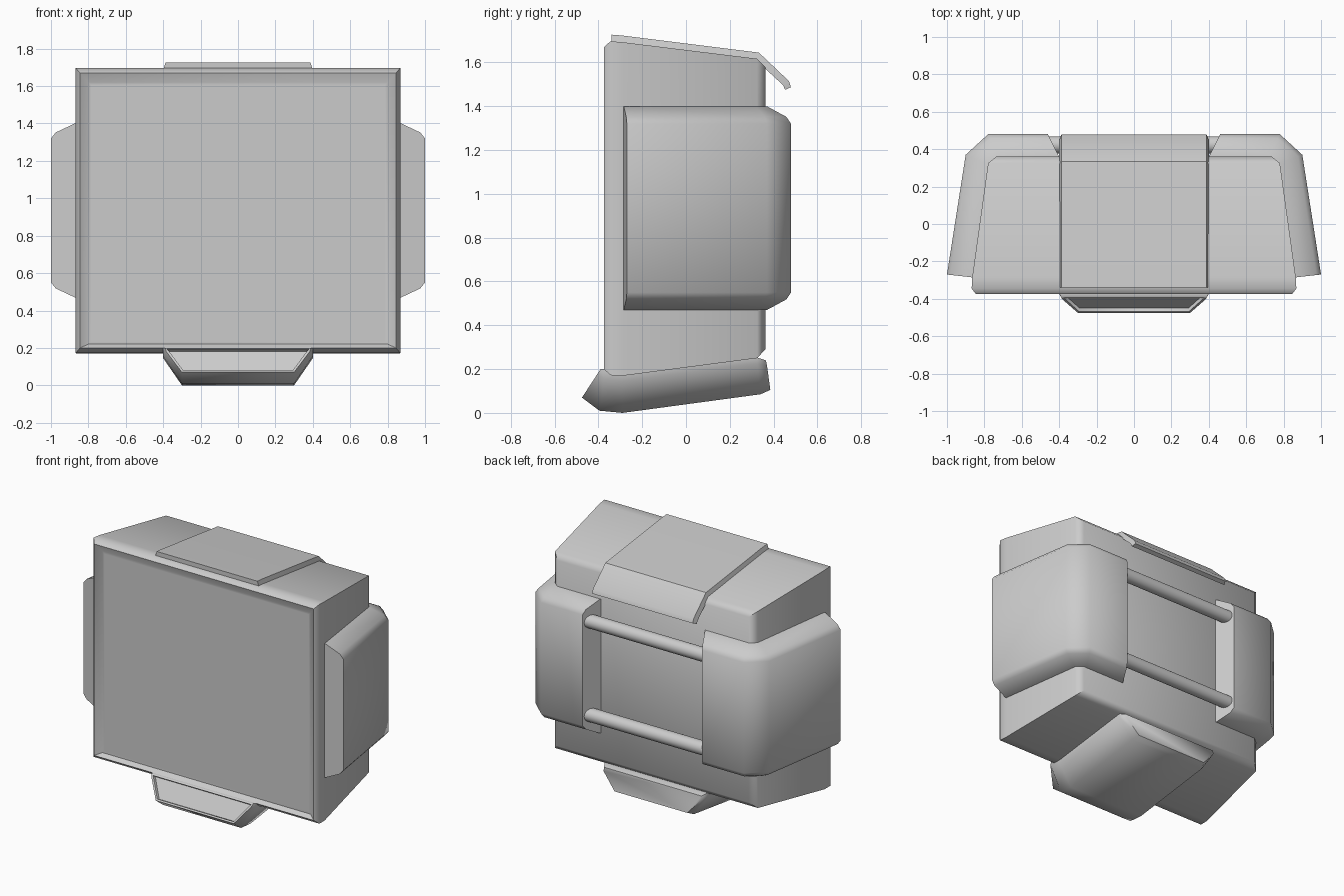
import bpy, bmesh, math
from mathutils import Vector

if "Cube" in bpy.data.objects:
    bpy.data.objects.remove(bpy.data.objects["Cube"])


def finish(bm, name, angle):
    bmesh.ops.recalc_face_normals(bm, faces=bm.faces[:])
    me = bpy.data.meshes.new(name)
    bm.to_mesh(me)
    bm.free()
    ob = bpy.data.objects.new(name, me)
    bpy.context.collection.objects.link(ob)
    bpy.ops.object.select_all(action='DESELECT')
    bpy.context.view_layer.objects.active = ob
    ob.select_set(True)
    bpy.ops.object.shade_smooth_by_angle(angle=math.radians(angle))
    return ob


def loft(rings):
    """Closed skin through rings with equal point counts; returns bmesh and first cap."""
    bm = bmesh.new()
    loops = [[bm.verts.new(p) for p in r] for r in rings]
    n = len(loops[0])
    for a, b in zip(loops, loops[1:]):
        for i in range(n):
            j = (i + 1) % n
            bm.faces.new((a[i], a[j], b[j], b[i]))
    cap = bm.faces.new(loops[0])
    bm.faces.new(loops[-1])
    bmesh.ops.recalc_face_normals(bm, faces=bm.faces[:])
    return bm, cap


def mirrored(half):
    """Complete a right-hand half outline with its mirror image."""
    return half + [(-x, y, z) for x, y, z in reversed(half)]


# Tapered housing with a shallow recessed front: y, half width, bottom, top
body = [(-0.345, 0.785, 0.235, 1.605), (-0.345, 0.80, 0.22, 1.62),
        (-0.375, 0.845, 0.20, 1.67), (-0.345, 0.868, 0.172, 1.697),
        (-0.285, 0.865, 0.170, 1.692), (0.325, 0.78, 0.25, 1.617),
        (0.362, 0.735, 0.29, 1.58)]
bm, _ = loft([mirrored([(w, y, z1), (w, y, z0)]) for y, w, z0, z1 in body])
finish(bm, "housing", 50)

# Wrap-around side grips: inner and outer plan points for each station
stations = [((0.85, -0.287), (1.0, -0.27)), ((0.765, 0.31), (0.90, 0.37)),
            ((0.71, 0.35), (0.78, 0.48)), ((0.395, 0.35), (0.46, 0.48))]
section = [(0, 1.40), (0.15, 1.40), (0.83, 1.352), (1, 1.32)]
mid = 0.935
for side, label in ((1, "right"), (-1, "left")):
    rings = []
    for inner, outer in stations:
        ring = []
        for t, z in section + [(t, 2 * mid - z) for t, z in reversed(section)]:
            p = Vector(inner).lerp(Vector(outer), t)
            ring.append((side * p.x, p.y, z))
        rings.append(ring)
    bm, _ = loft(rings)
    finish(bm, label + "_grip", 50)

# Top cover plate with an overhanging rear flap: top y, z then underside y, z
plate = [(-0.34, 1.727, -0.34, 1.685), (-0.29, 1.723, -0.29, 1.68),
         (0.333, 1.645, 0.318, 1.612), (0.47, 1.515, 0.445, 1.495),
         (0.479, 1.487, 0.452, 1.475)]
bm, _ = loft([mirrored([(0.387, yt, zt), (0.40, yb, zb)])
              for yt, zt, yb, zb in plate])
finish(bm, "top_plate", 30)

# Bottom foot with an inset mouth at the front
foot = [[(0.39, -0.39, 0.20), (0.383, -0.403, 0.18), (0.30, -0.475, 0.07)],
        [(0.40, -0.37, 0.20), (0.40, -0.375, 0.155), (0.30, -0.395, 0.01)],
        [(0.40, -0.29, 0.19), (0.40, -0.29, 0.145), (0.30, -0.29, 0.0)],
        [(0.40, 0.32, 0.255), (0.40, 0.325, 0.225), (0.30, 0.34, 0.085)],
        [(0.375, 0.365, 0.24), (0.375, 0.37, 0.215), (0.28, 0.385, 0.105)]]
bm, mouth = loft([mirrored(h) for h in foot])
bmesh.ops.inset_region(bm, faces=[mouth], thickness=0.014)
bmesh.ops.inset_region(bm, faces=[mouth], thickness=0.004, depth=-0.02)
finish(bm, "foot", 60)

# Two rear bars joining the grips
for z, label in ((0.61, "lower"), (1.26, "upper")):
    bpy.ops.mesh.primitive_cylinder_add(vertices=24, radius=0.046, depth=0.98,
                                        location=(0, 0.423, z),
                                        rotation=(0, math.pi / 2, 0))
    bpy.context.object.name = label + "_rear_bar"
    bpy.ops.object.shade_smooth_by_angle(angle=math.radians(40))
